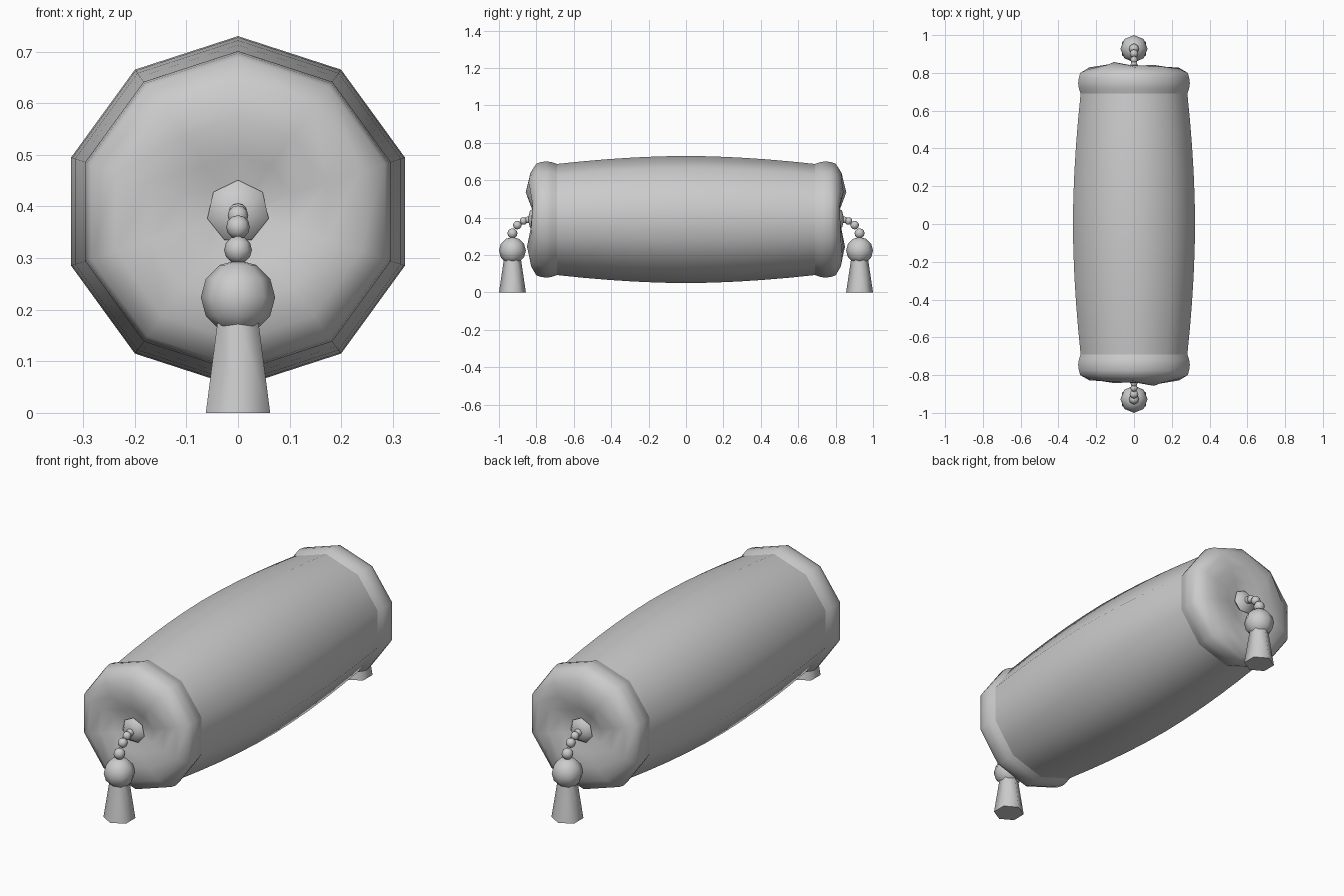
import bpy, math
from mathutils import Vector

if "Cube" in bpy.data.objects:
    bpy.data.objects.remove(bpy.data.objects["Cube"])

CZ = 0.39  # height of the bolster axis

fabric = bpy.data.materials.new("grey fabric")
fabric.diffuse_color = (0.6, 0.6, 0.6, 1)
fabric.use_nodes = True
fabric.node_tree.nodes["Principled BSDF"].inputs["Base Color"].default_value = fabric.diffuse_color


def finish(obj, name, angle=65):
    obj.name = name
    obj.data.materials.clear()
    obj.data.materials.append(fabric)
    for p in obj.data.polygons:
        p.use_smooth = True
    obj.data.set_sharp_from_angle(angle=math.radians(angle))
    return obj


def loft(name, rings, sides, start, side=1, cap=False):
    """Rings of (radius, y or list of y) about the bolster axis; side=-1 is the front end."""
    verts, faces = [], []
    for r, y in rings:
        for i in range(sides):
            a = start + i * math.tau / sides
            yy = y[i] if isinstance(y, list) else y
            # side flips x and y together (half turn about z)
            verts.append((side * r * math.cos(a), side * yy, CZ + r * math.sin(a)))
    for k in range(len(rings) - 1):
        for i in range(sides):
            j = (i + 1) % sides
            faces.append((k * sides + i, (k + 1) * sides + i,
                          (k + 1) * sides + j, k * sides + j))
    if cap:
        n = (len(rings) - 1) * sides
        faces.append(tuple(n + i for i in reversed(range(sides))))
    me = bpy.data.meshes.new(name)
    me.from_pydata(verts, [], faces)
    me.update()
    ob = bpy.data.objects.new(name, me)
    bpy.context.collection.objects.link(ob)
    return finish(ob, name)


def ball(name, loc, r, seg=8, rings=6):
    bpy.ops.mesh.primitive_uv_sphere_add(segments=seg, ring_count=rings, radius=r, location=loc)
    return finish(bpy.context.object, name)


# bulging ten-sided body
ys = [-0.69 + 1.38 * i / 10 for i in range(11)]
body = [(0.34 - 0.043 * (abs(y) / 0.69) ** 1.8, y) for y in ys]
loft("bolster_body", body, 10, math.radians(18))

# puckered end: depth of each of the ten folds, from 18 degrees round
folds = [0.818, 0.842, 0.838, 0.857, 0.815, 0.832, 0.85, 0.832, 0.842, 0.83]
mid = [0.5 * (f + 0.815) for f in folds]

for side, where in ((-1, "front"), (1, "back")):
    # padded rim and dimpled end
    loft(where + "_end_cushion",
         [(0.297, 0.69), (0.307, 0.72), (0.311, 0.745), (0.307, 0.775), (0.299, 0.80),
          (0.25, [0.5 * (f + 0.825) for f in folds]), (0.18, folds), (0.11, mid), (0.04, 0.803)],
         10, math.radians(18), side, True)
    # button
    loft(where + "_button", [(0.045, 0.80), (0.061, 0.818), (0.045, 0.835), (0.015, 0.842)],
         7, math.radians(90), side, True)
    # cord of beads
    for i, (y, z, r) in enumerate([(0.845, 0.388, 0.018), (0.869, 0.382, 0.020),
                                   (0.902, 0.36, 0.023), (0.928, 0.316, 0.027)]):
        ball(f"{where}_cord_bead_{i + 1}", (0, side * y, z), r)
    # tassel head and skirt
    ball(where + "_tassel_head", (0, side * 0.928, 0.224), 0.072)
    bpy.ops.mesh.primitive_cone_add(vertices=6, radius1=0.072, radius2=0.046, depth=0.175,
                                    location=(0, side * 0.928, 0.0875))
    finish(bpy.context.object, where + "_tassel_skirt")
